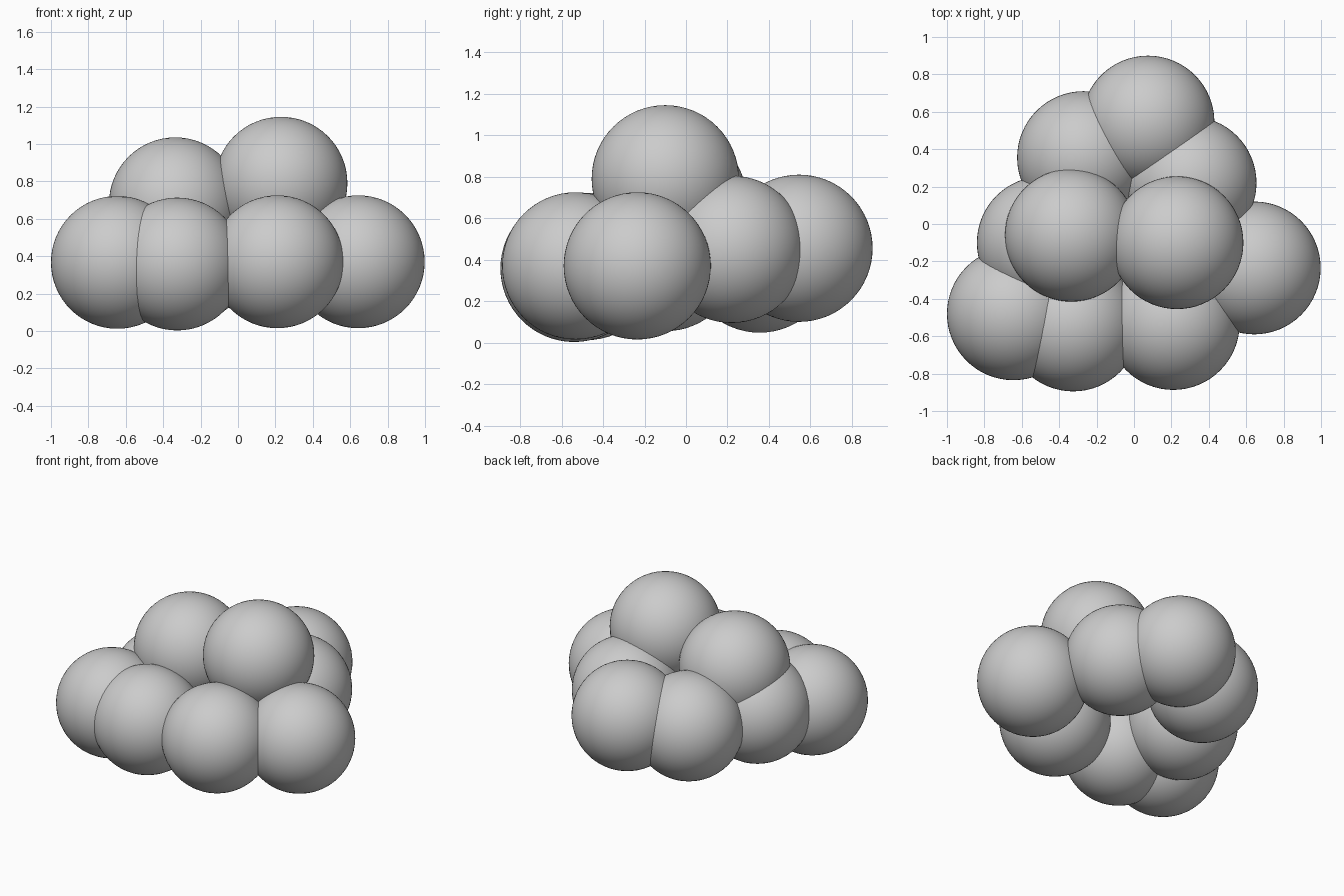
import bpy

if "Cube" in bpy.data.objects:
    bpy.data.objects.remove(bpy.data.objects["Cube"])

R = 0.355


def puff(name, loc):
    """One smooth ball of the cluster."""
    bpy.ops.mesh.primitive_uv_sphere_add(segments=64, ring_count=32, radius=R, location=loc)
    obj = bpy.context.object
    obj.name = name
    bpy.ops.object.shade_smooth()


# Lower ring of balls, clockwise from the front left
lower = [
    (-0.645, -0.48, 0.367),
    (-0.325, -0.54, 0.358),
    (0.21, -0.532, 0.37),
    (0.643, -0.235, 0.37),
    (0.30, 0.22, 0.45),
    (0.075, 0.545, 0.455),
    (-0.27, 0.355, 0.403),
    (-0.485, -0.10, 0.41),
]
# Two balls resting on top
upper = [(-0.335, -0.06, 0.68), (0.23, -0.10, 0.79)]

for i, p in enumerate(lower):
    puff(f"lower_ball_{i + 1}", p)
for i, p in enumerate(upper):
    puff(f"upper_ball_{i + 1}", p)
